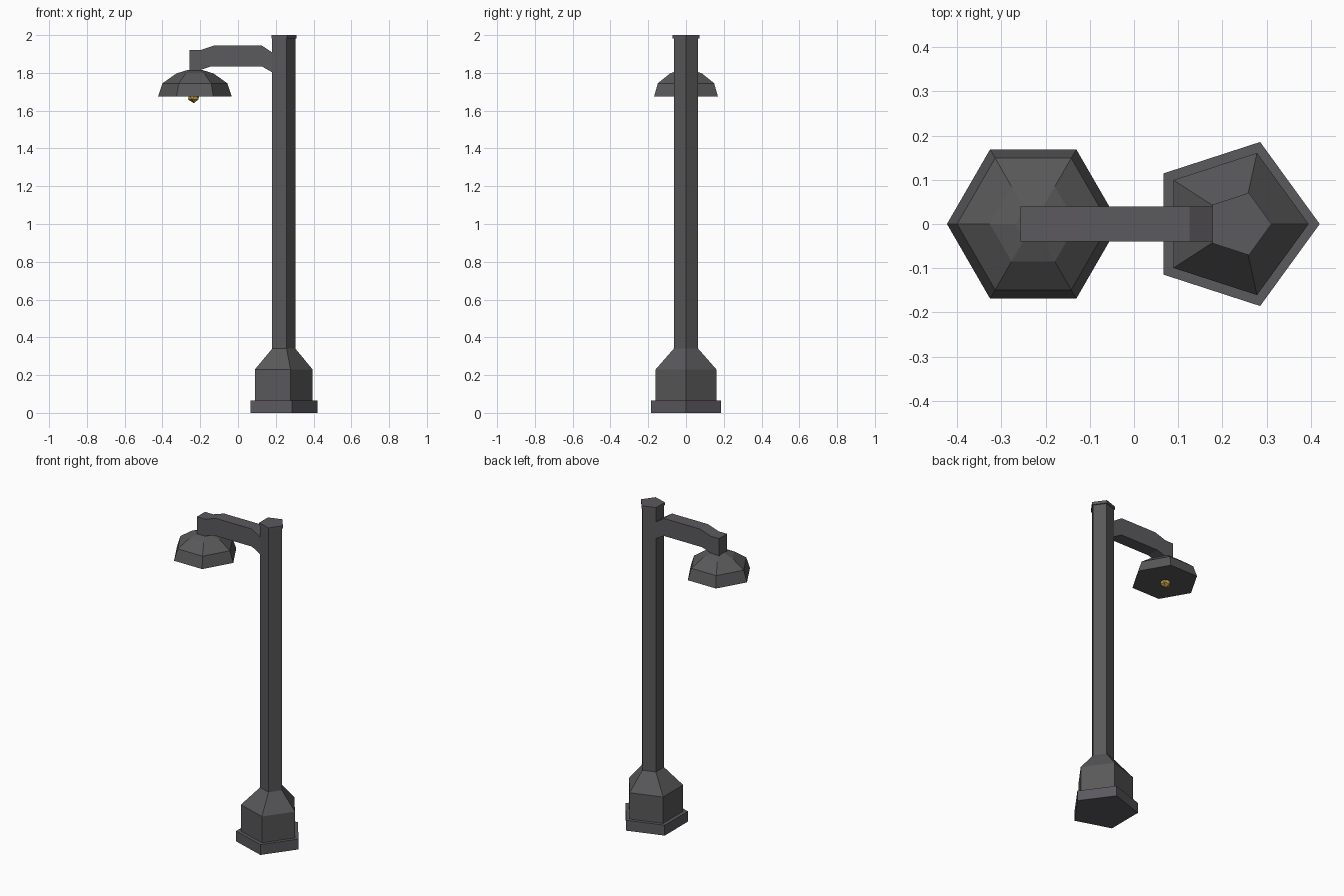
import bpy, bmesh, math

if "Cube" in bpy.data.objects:
    bpy.data.objects.remove(bpy.data.objects["Cube"])


def material(name, rgb):
    m = bpy.data.materials.new(name)
    m.diffuse_color = (*rgb, 1)
    m.use_nodes = True
    m.node_tree.nodes["Principled BSDF"].inputs["Base Color"].default_value = m.diffuse_color
    return m


iron = material("dark iron", (0.098, 0.098, 0.102))
trim = material("trim iron", (0.105, 0.1, 0.11))
amber = material("amber bulb", (0.55, 0.36, 0.06))


def finish(bm, name, mat):
    bmesh.ops.recalc_face_normals(bm, faces=bm.faces)
    mesh = bpy.data.meshes.new(name)
    bm.to_mesh(mesh)
    bm.free()
    mesh.materials.append(mat)
    obj = bpy.data.objects.new(name, mesh)
    bpy.context.collection.objects.link(obj)
    return obj


def lathe(name, sides, rings, mat):
    """Closed faceted solid from rings of (centre x, radius, z)."""
    bm = bmesh.new()
    loops = []
    for cx, r, z in rings:
        loops.append([bm.verts.new((cx + r * math.cos(math.tau * i / sides),
                                    r * math.sin(math.tau * i / sides), z))
                      for i in range(sides)])
    for a, b in zip(loops, loops[1:]):
        for i in range(sides):
            j = (i + 1) % sides
            bm.faces.new((a[i], a[j], b[j], b[i]))
    bm.faces.new(loops[0])
    bm.faces.new(loops[-1])
    return finish(bm, name, mat)


# Five-sided plinth, pedestal with pole, and cap
lathe("plinth", 5, [(0.225, 0.195, 0), (0.225, 0.195, 0.065)], trim)
lathe("pole", 5, [(0.226, 0.169, 0.06), (0.226, 0.169, 0.23),
                  (0.236, 0.068, 0.34), (0.236, 0.068, 1.99)], iron)
lathe("pole_cap", 5, [(0.237, 0.074, 1.982), (0.237, 0.074, 2.0)], trim)

# Bent arm: side profile extruded across y
profile = [(-0.257, 1.805), (-0.257, 1.92), (-0.2, 1.92), (-0.125, 1.945),
           (0.125, 1.945), (0.2, 1.896), (0.2, 1.792), (0.125, 1.835),
           (-0.14, 1.835), (-0.2, 1.815), (-0.2, 1.805)]
bm = bmesh.new()
face = bm.faces.new([bm.verts.new((x, -0.04, z)) for x, z in profile])
ext = bmesh.ops.extrude_face_region(bm, geom=[face])
bmesh.ops.translate(bm, vec=(0, 0.08, 0),
                    verts=[v for v in ext["geom"] if isinstance(v, bmesh.types.BMVert)])
finish(bm, "lamp_arm", trim)

# Six-sided lamp shade
SX = -0.228
lathe("lamp_shade", 6, [(SX, 0.195, 1.675), (SX, 0.172, 1.745),
                        (SX, 0.098, 1.797), (SX, 0.04, 1.815)], iron)

# Bulb peeking out below the shade
bm = bmesh.new()
bmesh.ops.create_icosphere(bm, subdivisions=1, radius=0.034)
bmesh.ops.translate(bm, vec=(-0.234, 0, 1.674), verts=bm.verts)
finish(bm, "bulb", amber)
